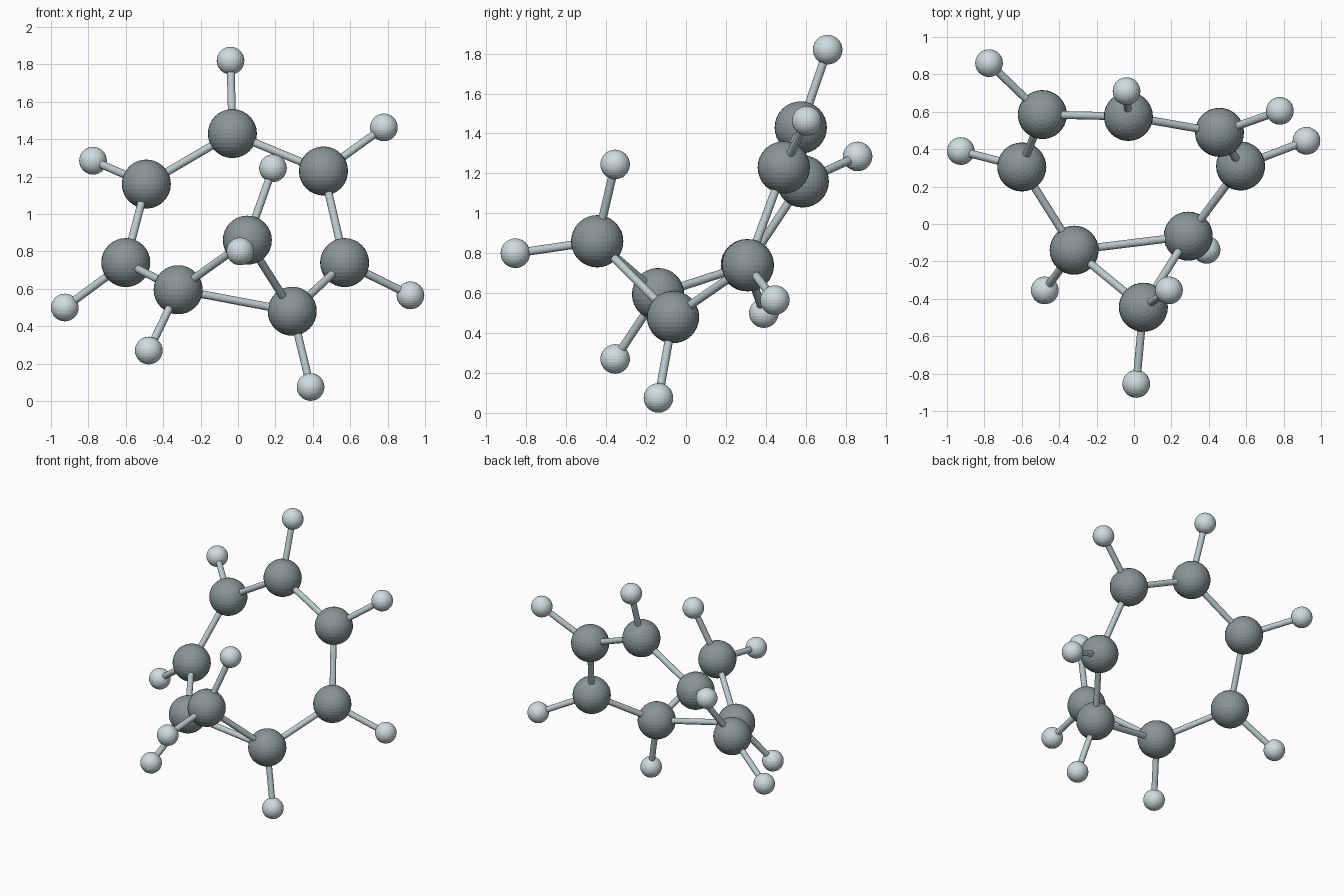
import bpy
from mathutils import Vector

if "Cube" in bpy.data.objects:
    bpy.data.objects.remove(bpy.data.objects["Cube"])

CARBON_R, HYDROGEN_R, BOND_R = 0.131, 0.074, 0.021


def material(name, rgb):
    m = bpy.data.materials.new(name)
    m.diffuse_color = (*rgb, 1)
    m.use_nodes = True
    m.node_tree.nodes["Principled BSDF"].inputs["Base Color"].default_value = m.diffuse_color
    return m


dark = material("dark_grey", (0.25, 0.30, 0.31))
pale = material("pale_grey", (0.62, 0.72, 0.75))
mid = material("mid_grey", (0.50, 0.59, 0.61))

# Atom centres: seven ring carbons, then the bridging carbon
carbons = [Vector(p) for p in (
    (-0.03, 0.575, 1.43), (-0.49, 0.585, 1.16), (-0.60, 0.305, 0.74),
    (-0.32, -0.14, 0.595), (0.29, -0.065, 0.48), (0.57, 0.31, 0.74),
    (0.457, 0.49, 1.23), (0.05, -0.445, 0.86))]

# Hydrogens, each with the index of the carbon it hangs from
hydrogens = [(i, Vector(p)) for i, p in (
    (0, (-0.04, 0.71, 1.82)), (1, (-0.775, 0.86, 1.285)),
    (2, (-0.926, 0.39, 0.50)), (3, (-0.477, -0.355, 0.27)),
    (4, (0.388, -0.138, 0.075)), (5, (0.922, 0.445, 0.565)),
    (6, (0.78, 0.605, 1.463)), (7, (0.187, -0.355, 1.245)),
    (7, (0.012, -0.855, 0.80)))]


def ball(name, centre, radius, mat):
    bpy.ops.mesh.primitive_uv_sphere_add(segments=32, ring_count=16,
                                         radius=radius, location=centre)
    ob = bpy.context.object
    ob.name = name
    ob.data.materials.append(mat)


def rod(name, a, b):
    d = b - a
    bpy.ops.mesh.primitive_cylinder_add(
        vertices=32, radius=BOND_R, depth=d.length, location=(a + b) / 2,
        rotation=d.to_track_quat('Z', 'Y').to_euler())
    ob = bpy.context.object
    ob.name = name
    ob.data.materials.append(mid)


# Carbon balls
for i, c in enumerate(carbons):
    ball(f"carbon_ball_{i + 1}", c, CARBON_R, dark)

# Seven-sided ring bonds plus the two bonds of the three-sided ring
pairs = [(i, (i + 1) % 7) for i in range(7)] + [(3, 7), (4, 7)]
for i, j in pairs:
    rod(f"ring_bond_{i + 1}_{j + 1}", carbons[i], carbons[j])

# Hydrogen balls and their bonds
for n, (i, h) in enumerate(hydrogens, 1):
    ball(f"hydrogen_ball_{n}", h, HYDROGEN_R, pale)
    rod(f"hydrogen_bond_{n}", carbons[i], h)
